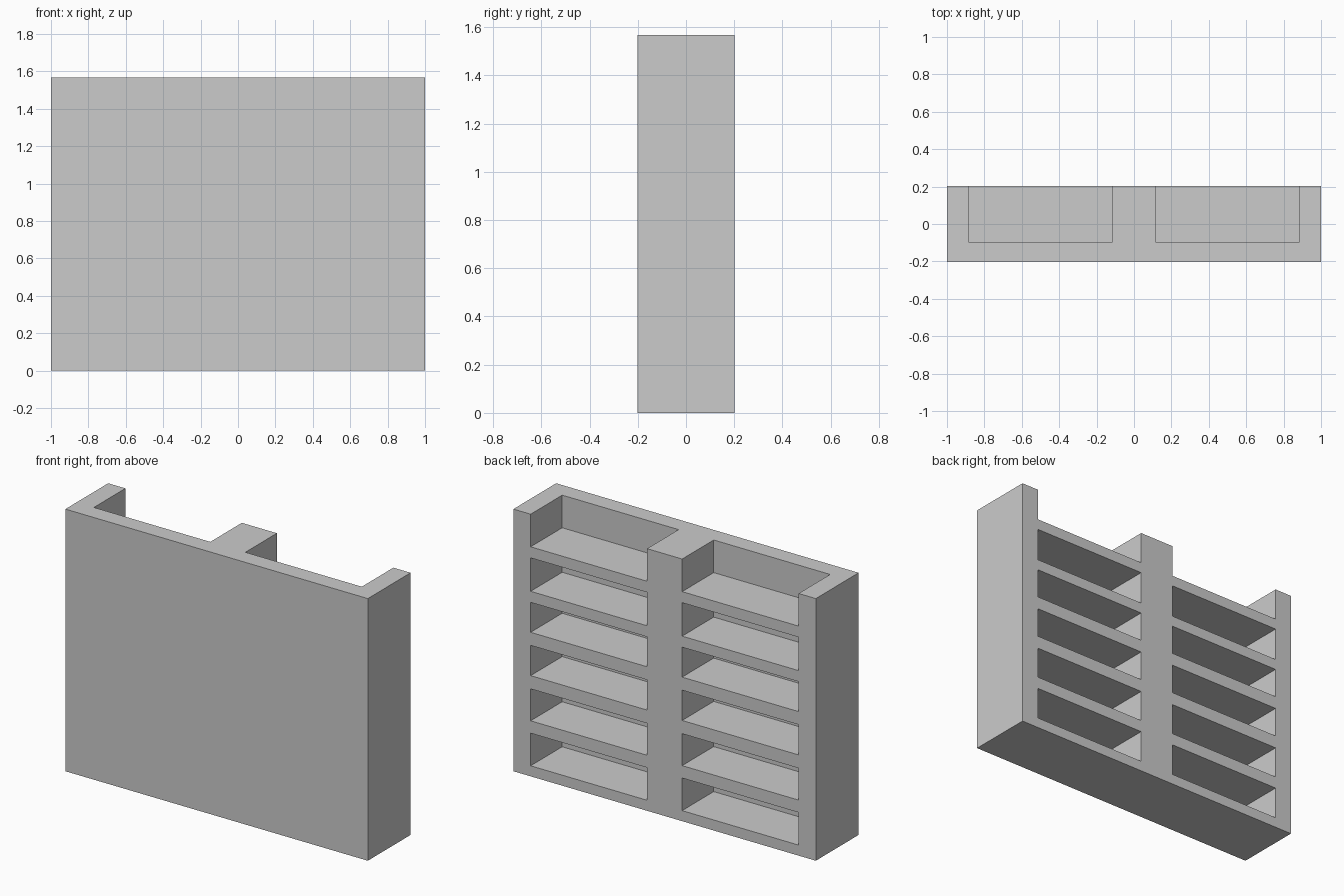
import bpy
import bmesh
from mathutils import Matrix, Vector

if "Cube" in bpy.data.objects:
    bpy.data.objects.remove(bpy.data.objects["Cube"])

HALF_W, HALF_D, HEIGHT = 1.0, 0.202, 1.567
BAY_IN, BAY_OUT = 0.116, 0.886      # bay sides, measured from the centre divider
PANEL_Y = -0.096                    # inner face of the front panel
# floor and ceiling of each compartment; the top one is open
LEVELS = [(0.063, 0.258), (0.332, 0.523), (0.602, 0.783),
          (0.861, 1.040), (1.106, 1.306), (1.372, HEIGHT + 0.1)]


def add_box(bm, lo, hi):
    lo, hi = Vector(lo), Vector(hi)
    matrix = Matrix.Translation((lo + hi) / 2) @ Matrix.Diagonal((*(hi - lo), 1))
    bmesh.ops.create_cube(bm, size=1, matrix=matrix)


def make_object(name, boxes):
    bm = bmesh.new()
    for lo, hi in boxes:
        add_box(bm, lo, hi)
    mesh = bpy.data.meshes.new(name)
    bm.to_mesh(mesh)
    bm.free()
    obj = bpy.data.objects.new(name, mesh)
    bpy.context.collection.objects.link(obj)
    return obj


# Solid cabinet block
cabinet = make_object("shelf_cabinet", [((-HALF_W, -HALF_D, 0), (HALF_W, HALF_D, HEIGHT))])

# Compartments, two mirrored columns open at the back
pockets = []
for x0, x1 in ((-BAY_OUT, -BAY_IN), (BAY_IN, BAY_OUT)):
    for z0, z1 in LEVELS:
        pockets.append(((x0, PANEL_Y, z0), (x1, HALF_D + 0.1, z1)))
cutter = make_object("compartment_cutter", pockets)
cutter.hide_render = True

# Carve the compartments, leaving panel, posts and shelves in one piece
cut = cabinet.modifiers.new("compartments", 'BOOLEAN')
cut.operation = 'DIFFERENCE'
cut.solver = 'EXACT'
cut.object = cutter
bpy.context.view_layer.objects.active = cabinet
bpy.ops.object.modifier_apply(modifier=cut.name)
bpy.data.objects.remove(cutter)
